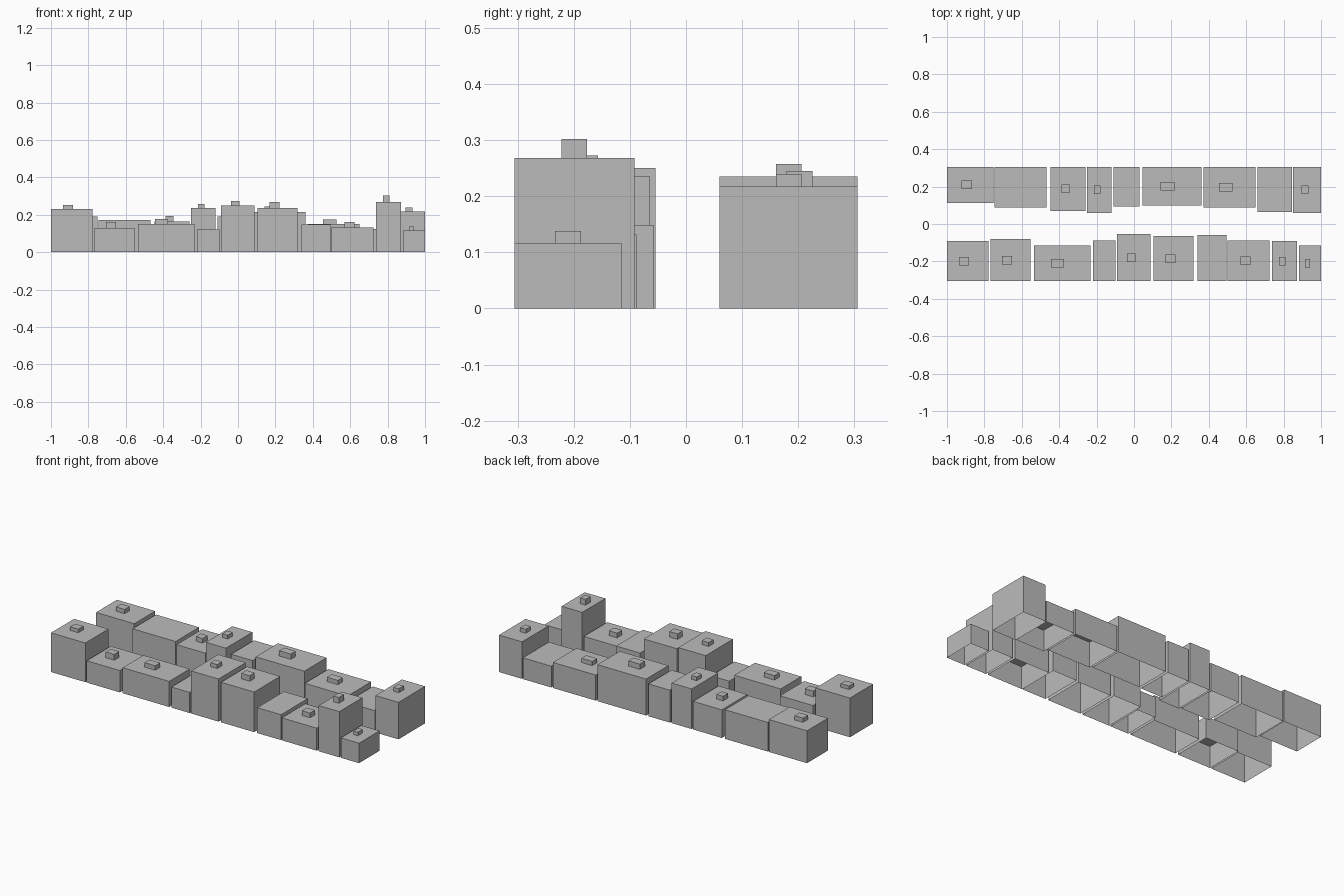
import bpy
import bmesh

grey = bpy.data.materials.new("concrete_grey")
grey.diffuse_color = (0.5, 0.5, 0.5, 1)


def shell(name, x0, x1, y0, y1, z0, z1):
    """Box with an open underside."""
    bm = bmesh.new()
    base = [bm.verts.new((x, y, z0)) for x, y in ((x0, y0), (x1, y0), (x1, y1), (x0, y1))]
    top = [bm.verts.new((v.co.x, v.co.y, z1)) for v in base]
    bm.faces.new(top)
    for i in range(4):
        j = (i + 1) % 4
        bm.faces.new((base[i], base[j], top[j], top[i]))
    mesh = bpy.data.meshes.new(name)
    bm.to_mesh(mesh)
    bm.free()
    mesh.materials.append(grey)
    obj = bpy.data.objects.new(name, mesh)
    bpy.context.collection.objects.link(obj)


EDGE = 0.306  # outer street line of both rows

# x0, x1, inner y, height, then rooftop unit (x0, x1, top) or None
front_row = [
    (-1.0, -0.777, -0.092, 0.230, (-0.935, -0.881, 0.251)),
    (-0.768, -0.553, -0.081, 0.128, (-0.707, -0.652, 0.162)),
    (-0.534, -0.233, -0.115, 0.150, (-0.443, -0.374, 0.176)),
    (-0.218, -0.099, -0.089, 0.121, None),
    (-0.090, 0.088, -0.054, 0.250, (-0.037, 0.007, 0.273)),
    (0.104, 0.319, -0.064, 0.235, (0.168, 0.222, 0.267)),
    (0.339, 0.494, -0.058, 0.149, None),
    (0.499, 0.725, -0.088, 0.132, (0.569, 0.622, 0.160)),
    (0.738, 0.872, -0.092, 0.268, (0.775, 0.810, 0.302)),
    (0.882, 1.0, -0.115, 0.117, (0.914, 0.941, 0.138)),
]
back_row = [
    (-1.0, -0.752, 0.112, 0.190, (-0.922, -0.866, 0.215)),
    (-0.746, -0.467, 0.088, 0.171, None),
    (-0.447, -0.260, 0.069, 0.165, (-0.388, -0.345, 0.192)),
    (-0.251, -0.121, 0.060, 0.235, (-0.214, -0.179, 0.257)),
    (-0.110, 0.029, 0.093, 0.190, None),
    (0.045, 0.361, 0.099, 0.214, (0.142, 0.217, 0.245)),
    (0.372, 0.650, 0.088, 0.150, (0.455, 0.526, 0.175)),
    (0.660, 0.845, 0.064, 0.125, None),
    (0.850, 1.0, 0.060, 0.217, (0.896, 0.932, 0.240)),
]

for side, row in (("front", front_row), ("back", back_row)):
    for n, (x0, x1, inner, height, unit) in enumerate(row, 1):
        outer = -EDGE if side == "front" else EDGE
        ya, yb = sorted((inner, outer))
        shell(f"{side}_building_{n}", x0, x1, ya, yb, 0, height)
        # rooftop unit sits at the middle of the building depth
        if unit:
            mid = (ya + yb) / 2
            shell(f"{side}_roof_unit_{n}", unit[0], unit[1], mid - 0.023, mid + 0.023, height, unit[2])
